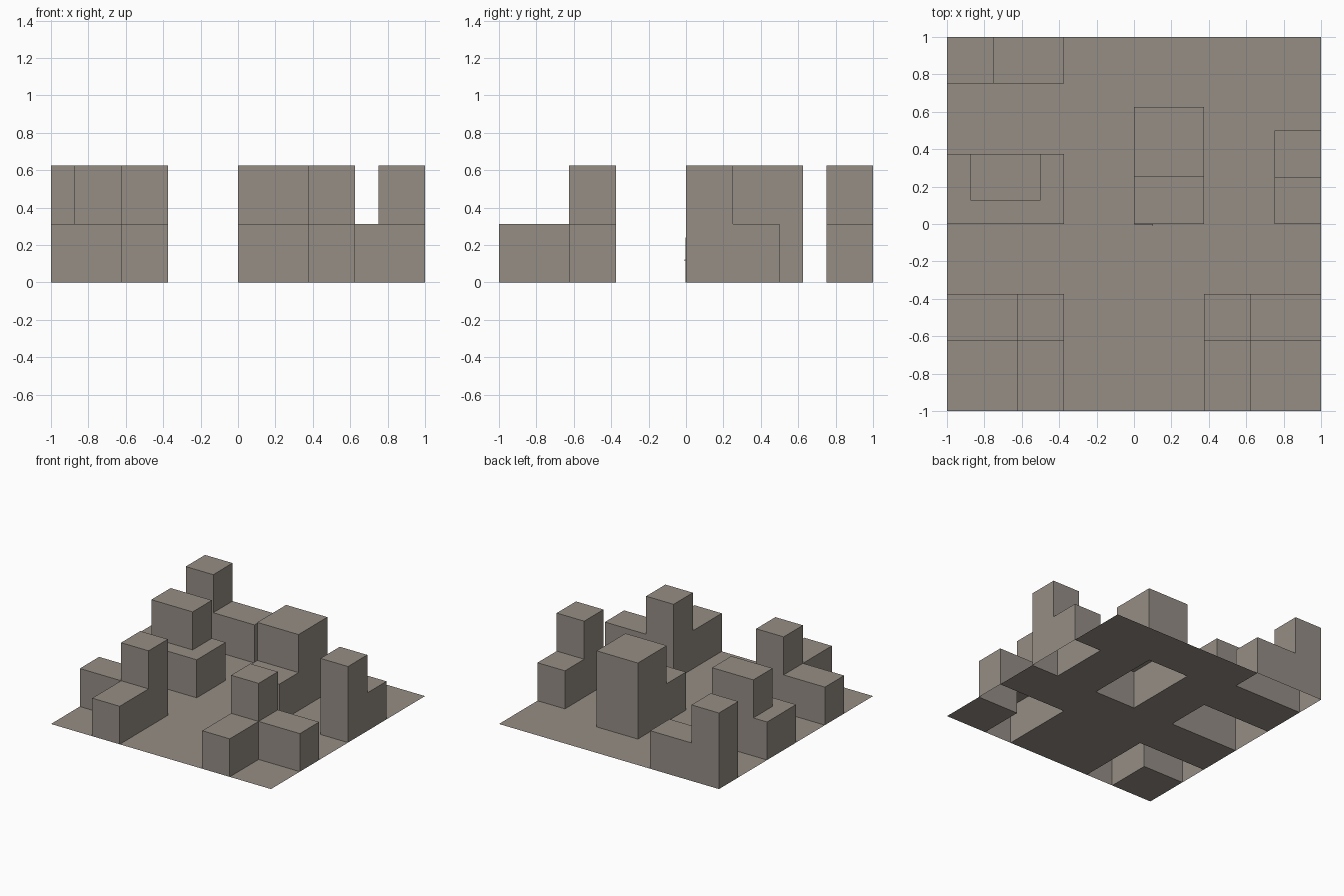
import bpy, bmesh

if "Cube" in bpy.data.objects:
    bpy.data.objects.remove(bpy.data.objects["Cube"])

LOW, HIGH = 0.3125, 0.625

stone = bpy.data.materials.new("warm_grey")
stone.diffuse_color = (0.30, 0.27, 0.235, 1)
stone.use_nodes = True
stone.node_tree.nodes["Principled BSDF"].inputs["Base Color"].default_value = stone.diffuse_color

# Each building is a union of boxes: x0, x1, y0, y1, top height
BUILDINGS = {
    "front_left_corner_house": [(-.625, -.375, -1, -.625, LOW), (-1, -.625, -.625, -.375, LOW),
                                (-.625, -.375, -.625, -.375, HIGH)],
    "front_right_corner_house": [(.375, .625, -1, -.625, LOW), (.625, 1, -.625, -.375, LOW),
                                 (.375, .625, -.625, -.375, HIGH)],
    "left_stepped_house": [(-1, -.375, 0, .375, LOW), (-.875, -.5, .125, .375, HIGH)],
    "back_left_tower_house": [(-.75, -.375, .75, 1, LOW), (-1, -.75, .75, 1, HIGH)],
    "central_house": [(0, .375, 0, .25, LOW), (0, .375, .25, .625, HIGH)],
    "right_tower_house": [(.75, 1, .25, .5, LOW), (.75, 1, 0, .25, HIGH)],
}


def finish(name, bm):
    bmesh.ops.remove_doubles(bm, verts=bm.verts, dist=1e-5)
    mesh = bpy.data.meshes.new(name)
    bm.to_mesh(mesh)
    bm.free()
    mesh.materials.append(stone)
    obj = bpy.data.objects.new(name, mesh)
    bpy.context.collection.objects.link(obj)
    return obj


def height_at(boxes, x, y):
    return max((b[4] for b in boxes if b[0] < x < b[1] and b[2] < y < b[3]), default=0)


def cells(boxes):
    xs = sorted({v for b in boxes for v in b[:2]})
    ys = sorted({v for b in boxes for v in b[2:4]})
    for x0, x1 in zip(xs, xs[1:]):
        for y0, y1 in zip(ys, ys[1:]):
            yield x0, x1, y0, y1, height_at(boxes, (x0 + x1) / 2, (y0 + y1) / 2)


def quad(bm, pts):
    bm.faces.new([bm.verts.new(p) for p in pts])


# Hollow building shells: roofs plus walls wherever the height drops
def building(name, boxes):
    bm = bmesh.new()
    for x0, x1, y0, y1, h in cells(boxes):
        if not h:
            continue
        ring = [(x0, y0), (x1, y0), (x1, y1), (x0, y1)]
        quad(bm, [(x, y, h) for x, y in ring])
        for i in range(4):
            a, b = ring[i], ring[(i + 1) % 4]
            mx, my = (a[0] + b[0]) / 2, (a[1] + b[1]) / 2
            # sample just outside this side
            low = height_at(boxes, mx + (b[1] - a[1]) * .01, my - (b[0] - a[0]) * .01)
            if low < h:
                quad(bm, [(*a, low), (*b, low), (*b, h), (*a, h)])
    finish(name, bm)


for name, boxes in BUILDINGS.items():
    building(name, boxes)

# Ground sheet, left open beneath the buildings
bm = bmesh.new()
footprints = [b for boxes in BUILDINGS.values() for b in boxes]
for x0, x1, y0, y1, h in cells(footprints):
    if not h:
        quad(bm, [(x0, y0, 0), (x1, y0, 0), (x1, y1, 0), (x0, y1, 0)])
finish("ground_sheet", bm)


def box(name, x0, x1, y0, y1, z0, z1):
    bm = bmesh.new()
    bmesh.ops.create_cube(bm, size=1)
    for v in bm.verts:
        v.co = ((x0 + x1) / 2 + v.co.x * (x1 - x0),
                (y0 + y1) / 2 + v.co.y * (y1 - y0),
                (z0 + z1) / 2 + v.co.z * (z1 - z0))
    finish(name, bm)


# Thin door with a tiny knob on the central house
box("door", 0.0, 0.1, -0.002, -0.0005, 0.0, 0.24)
box("door_knob", 0.095, 0.102, -0.007, -0.002, 0.116, 0.123)
